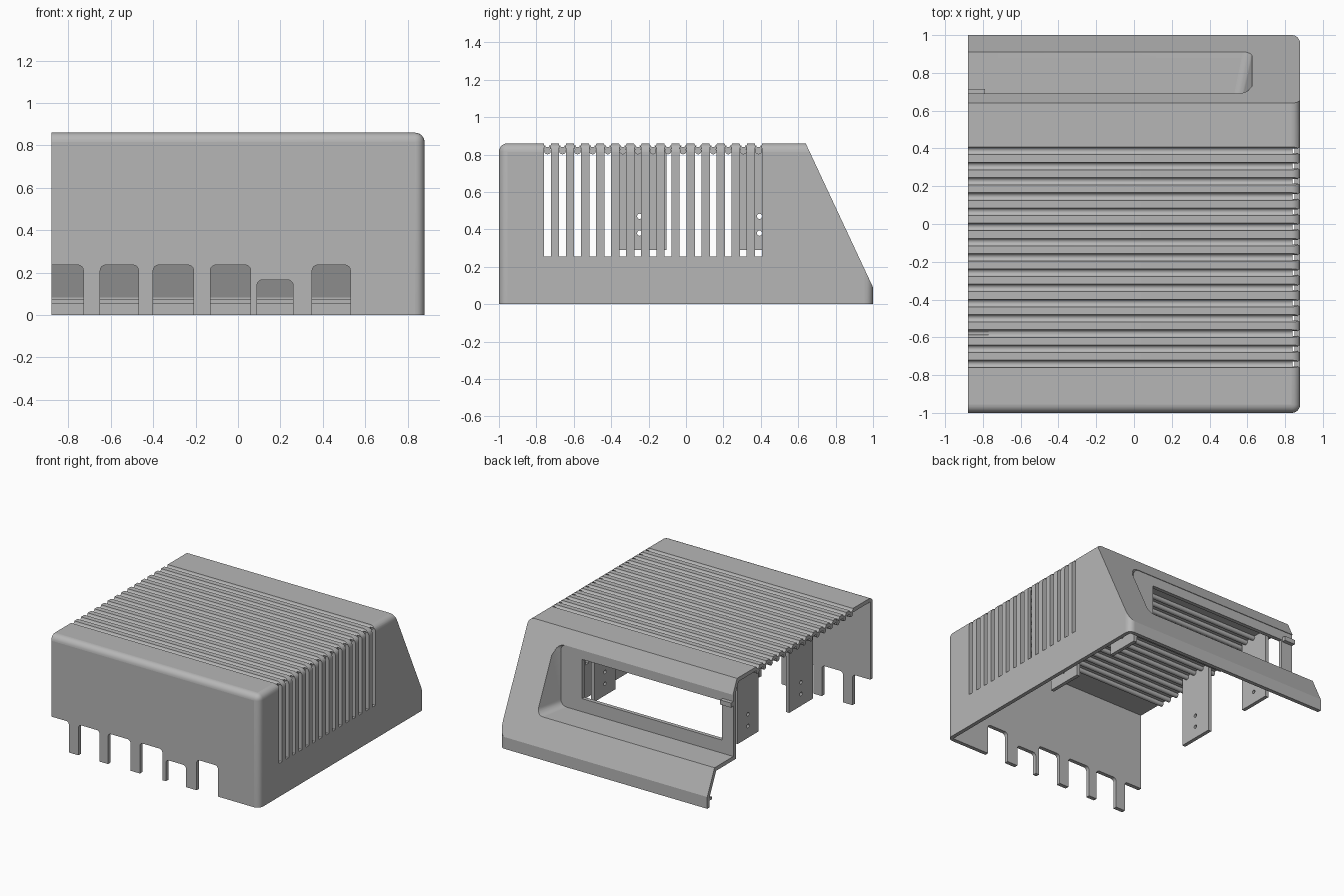
import bpy, bmesh, math

if "Cube" in bpy.data.objects:
    bpy.data.objects.remove(bpy.data.objects["Cube"], do_unlink=True)

grey = bpy.data.materials.new("plain grey")
grey.use_nodes = True
grey.diffuse_color = (0.47, 0.47, 0.47, 1)
grey.node_tree.nodes["Principled BSDF"].inputs["Base Color"].default_value = (0.47, 0.47, 0.47, 1)

X0, X1, TOP, WALL = -0.88, 0.88, 0.86, 0.03
GROOVES = [-0.741 + 0.0806 * i for i in range(15)]


def slope_y(z):
    return 1 - 0.36 * (z - 0.09) / 0.77


def prism(bm, pts, axis, a, b):
    """Extrude a 2D outline along x (outline in y,z) or y (outline in x,z)."""
    def place(p, t):
        return (t, p[0], p[1]) if axis == "x" else (p[0], t, p[1])
    rings = [[bm.verts.new(place(p, t)) for p in pts] for t in (a, b)]
    n = len(pts)
    faces = [bm.faces.new(r) for r in rings]
    for i in range(n):
        j = (i + 1) % n
        faces.append(bm.faces.new((rings[0][i], rings[0][j], rings[1][j], rings[1][i])))
    bmesh.ops.recalc_face_normals(bm, faces=faces)
    return rings


def box(bm, x, y, z):
    prism(bm, [(y[0], z[0]), (y[1], z[0]), (y[1], z[1]), (y[0], z[1])], "x", *x)


def circle(u, v, r, n):
    return [(u + r * math.cos(math.tau * i / n), v + r * math.sin(math.tau * i / n)) for i in range(n)]


def arc(u, v, r, start, n=6):
    return [(u + r * math.cos(start + math.pi / 2 * i / n),
             v + r * math.sin(start + math.pi / 2 * i / n)) for i in range(n + 1)]


def arched(u0, u1, v0, v1, r):
    """Rectangle with rounded top corners."""
    return [(u0, v0), (u1, v0)] + arc(u1 - r, v1 - r, r, 0) + arc(u0 + r, v1 - r, r, math.pi / 2)


def make(name, bm):
    me = bpy.data.meshes.new(name)
    bm.to_mesh(me)
    bm.free()
    me.materials.append(grey)
    ob = bpy.data.objects.new(name, me)
    bpy.context.collection.objects.link(ob)
    return ob


def make_cutter(name, bm):
    ob = make(name, bm)
    ob.hide_render = True
    return ob


def finish(ob, cutters=()):
    """Bake the cuts, then smooth the small curved faces and keep edges sharp."""
    for c in cutters:
        m = ob.modifiers.new("cut", "BOOLEAN")
        m.operation, m.solver, m.object = "DIFFERENCE", "EXACT", c
    bm = bmesh.new()
    bm.from_object(ob, bpy.context.evaluated_depsgraph_get())
    ob.modifiers.clear()
    for f in bm.faces:
        f.smooth = f.calc_area() < 0.1
    for e in bm.edges:
        e.smooth = len(e.link_faces) == 2 and e.calc_face_angle(math.pi) < math.radians(35)
    bm.to_mesh(ob.data)
    bm.free()


# Recess in the sloping face, flaring outward
bm = bmesh.new()
outline = [(X0 - 0.1, 0.28)] + arc(0.58, 0.33, 0.05, -math.pi / 2) + arc(0.58, 0.703, 0.05, 0) + [(X0 - 0.1, 0.753)]
back, front = prism(bm, outline, "y", 0.685, 1.0)
for v in back:
    if v.co.x > 0:
        v.co.x -= 0.05
for v in front:
    v.co.y = slope_y(v.co.z) + 0.02
recess = make_cutter("recess_cutter", bm)

# Hollow interior
bm = bmesh.new()
prism(bm, [(-0.97, -0.1), (0.97, -0.1), (0.97, 0.083), (slope_y(0.83) - 0.033, 0.83), (-0.97, 0.83)],
      "x", X0 - 0.1, X1 - WALL)
hollow = make_cutter("hollow_cutter", bm)

# Bottom cutouts, side slots and roof notch
bm = bmesh.new()
for u0, u1, h in ((-1, -0.73, 0.235), (-0.65, -0.47, 0.235), (-0.40, -0.21, 0.235),
                  (-0.13, 0.06, 0.235), (0.09, 0.26, 0.165), (0.35, 0.53, 0.235)):
    prism(bm, arched(u0, u1, -0.1, h, 0.025), "y", -1.1, -0.9)
for y in GROOVES:
    prism(bm, arched(y - 0.018, y + 0.018, 0.255, 0.85, 0.0175), "x", 0.84, 0.95)
box(bm, (-1, -0.77), (-0.587, -0.571), (0.75, 0.95))
openings = make_cutter("opening_cutter", bm)

# Roof grooves
bm = bmesh.new()
for y in GROOVES:
    prism(bm, circle(y, TOP, 0.02, 12), "x", X0 - 0.1, 0.866)
grooves = make_cutter("groove_cutter", bm)

# Outer shell with rounded front, corner and roof edges
bm = bmesh.new()
prism(bm, [(-1, 0), (1, 0), (1, 0.09), (0.64, TOP), (-1, TOP)], "x", X0, X1)
rounded = []
for e in bm.edges:
    p, q = (v.co for v in e.verts)
    on_side = min(p.x, q.x) > 0.8
    upright = abs(p.z - q.z) > 0.05 and abs(p.y - q.y) < 0.01
    at_top = min(p.z, q.z) > 0.8
    front_top = at_top and max(p.y, q.y) < -0.9
    if on_side and (upright or at_top) or front_top:
        rounded.append(e)
bmesh.ops.bevel(bm, geom=rounded, offset=0.045, offset_type="OFFSET", segments=6,
                profile=0.5, affect="EDGES", clamp_overlap=False)
finish(make("housing_shell", bm), [hollow, recess, openings, grooves])

# Walls lining the recess, with the window opening
bm = bmesh.new()
box(bm, (-0.785, 0.40), (0.6, 0.74), (0.38, 0.68))
window = make_cutter("window_cutter", bm)
bm = bmesh.new()
prism(bm, [(0.655, 0.25), (slope_y(0.25) - 0.01, 0.25), (slope_y(0.78) - 0.01, 0.78), (0.655, 0.78)],
      "x", X0, 0.66)
finish(make("recess_lining", bm), [recess, window])

# Rounded ribs under the roof grooves
bm = bmesh.new()
for y in GROOVES:
    prism(bm, circle(y, 0.819, 0.018, 12), "x", X0, 0.84)
finish(make("roof_ribs", bm))

# Hanging mounting plates with screw holes
bm, holes = bmesh.new(), bmesh.new()
for x in (-0.80, 0.41):
    for y0, y1 in ((-0.39, -0.105), (0.265, 0.52)):
        box(bm, (x, x + 0.028), (y0, y1), (0.29, 0.835))
        for z in (0.38, 0.47):
            prism(holes, circle((y0 + y1) / 2, z, 0.014, 16), "x", x - 0.05, x + 0.08)
screw_holes = make_cutter("hole_cutter", holes)
finish(make("mounting_plates", bm), [screw_holes])

# Inner rail along the rear lip and small clip beside the window
bm = bmesh.new()
box(bm, (X0, 0.82), (0.945, 0.975), (0.052, 0.072))
finish(make("rear_rail", bm))
bm = bmesh.new()
box(bm, (X0, -0.79), (0.68, 0.715), (0.665, 0.70))
finish(make("window_clip", bm))

# The cutters are no longer needed
for cutter in (recess, hollow, openings, grooves, window, screw_holes):
    bpy.data.objects.remove(cutter, do_unlink=True)
